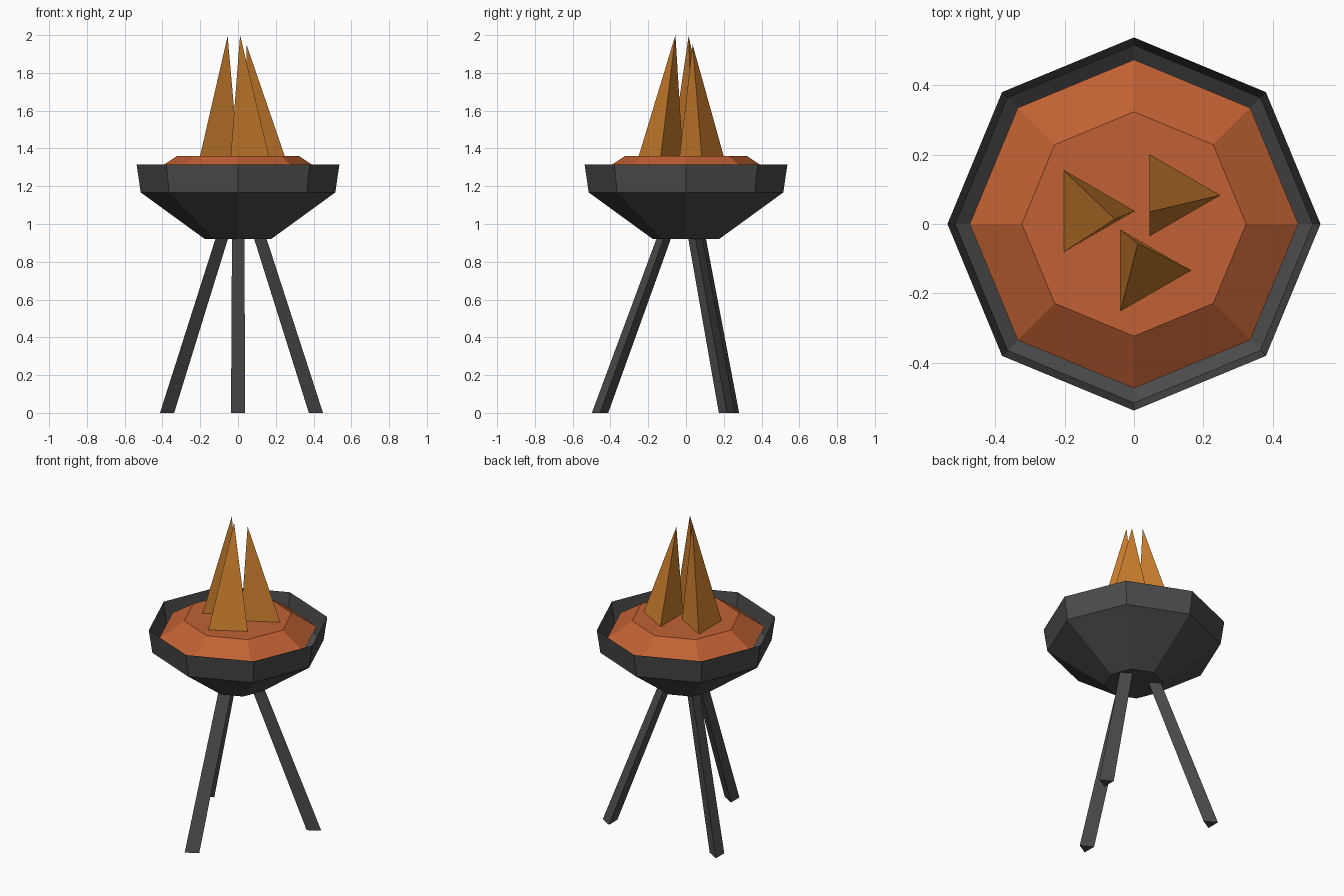
import bpy
import bmesh
from math import cos, sin, pi
from mathutils import Matrix, Vector

cube = bpy.data.objects.get("Cube")
if cube:
    bpy.data.objects.remove(cube, do_unlink=True)


def make_material(name, rgb):
    mat = bpy.data.materials.new(name)
    mat.use_nodes = True
    mat.diffuse_color = (*rgb, 1)
    mat.node_tree.nodes["Principled BSDF"].inputs["Base Color"].default_value = (*rgb, 1)
    return mat


iron = make_material("dark iron", (0.07, 0.07, 0.07))
ember = make_material("ember orange", (0.53, 0.12, 0.033))
fire = make_material("flame amber", (0.60, 0.21, 0.027))


def loft(name, sides, rings, mat, cap_top=True):
    """Join polygon rings given as (centre, radius); radius 0 makes a tip."""
    bm = bmesh.new()
    loops = []
    for centre, radius in rings:
        count = sides if radius else 1
        loops.append([
            bm.verts.new(Vector(centre) + radius * Vector((cos(2 * pi * i / sides), sin(2 * pi * i / sides), 0)))
            for i in range(count)])
    for low, high in zip(loops, loops[1:]):
        for i in range(sides):
            j = (i + 1) % sides
            if len(high) == 1:
                bm.faces.new((low[i], low[j], high[0]))
            else:
                bm.faces.new((low[i], low[j], high[j], high[i]))
    bm.faces.new(loops[0][::-1])
    if cap_top and len(loops[-1]) > 1:
        bm.faces.new(loops[-1])
    mesh = bpy.data.meshes.new(name)
    bm.to_mesh(mesh)
    bm.free()
    mesh.materials.append(mat)
    obj = bpy.data.objects.new(name, mesh)
    bpy.context.collection.objects.link(obj)
    return obj


# Open eight-sided bowl
loft("bowl", 8, [((0, 0, 0.92), 0.175), ((0, 0, 1.167), 0.515), ((0, 0, 1.316), 0.537)],
     iron, cap_top=False)

# Bevelled bed of embers
loft("ember_bed", 8, [((0, 0, 1.26), 0.473), ((0, 0, 1.36), 0.323)], ember)

# Three splayed triangular legs
foot, top = Vector((-0.012, -0.455, 0)), Vector((-0.01, -0.117, 0.925))
for i, name in enumerate(("front_leg", "left_leg", "right_leg")):
    turn = Matrix.Rotation(i * 2 * pi / 3, 3, "Z")
    loft(name, 3, [(turn @ foot, 0.05), (turn @ top, 0.044)], iron)

# Three leaning flames: base centre and tip
flames = {
    "right_flame": ((-0.134, 0.037, 1.355), (-0.055, 0.014, 1.995)),
    "left_flame": ((0.113, 0.083, 1.355), (0.045, 0.035, 1.95)),
    "front_flame": ((0.029, -0.134, 1.355), (0.011, -0.056, 2.0)),
}
for name, (base, tip) in flames.items():
    loft(name, 3, [(base, 0.136), (tip, 0)], fire)
